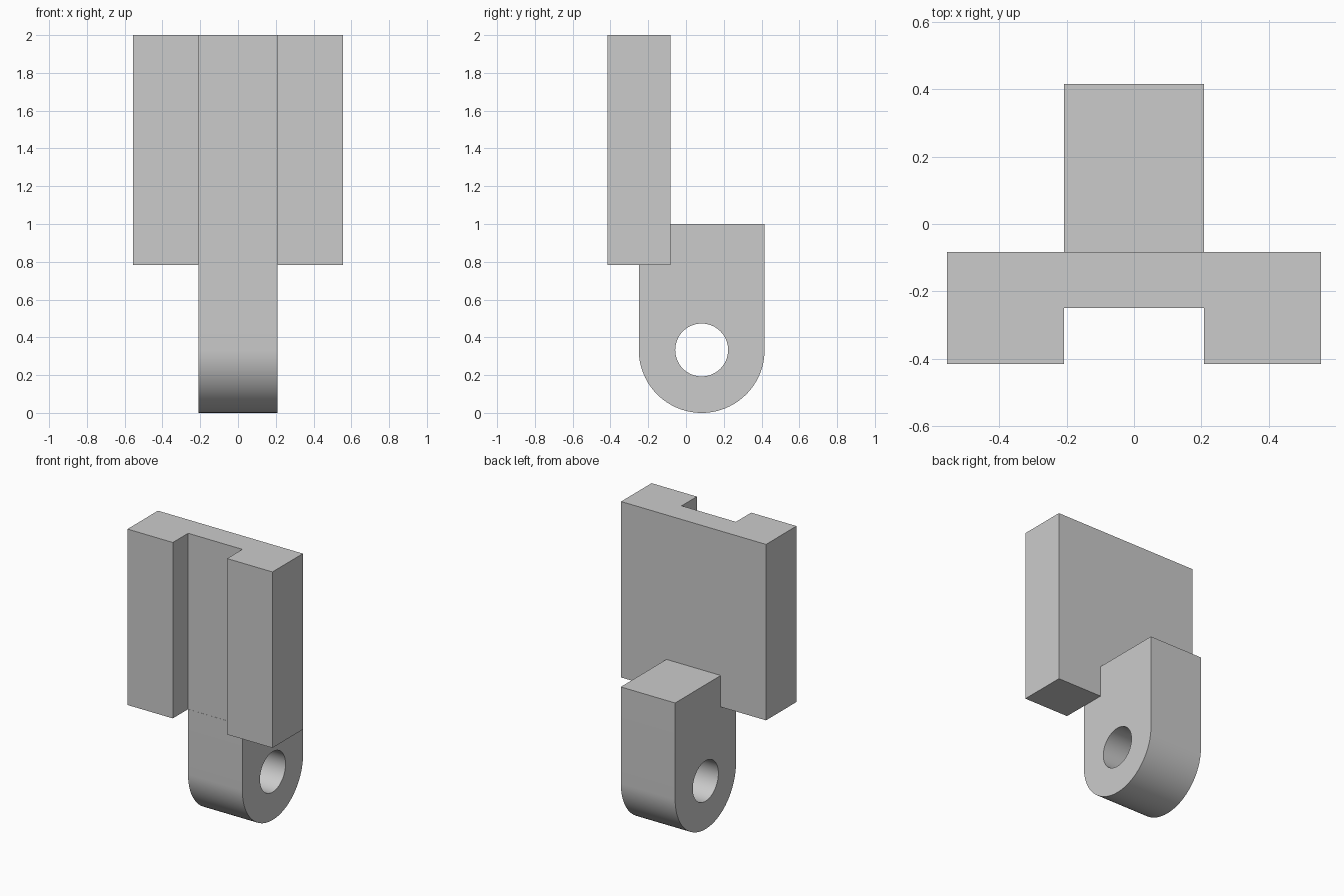
import bpy, bmesh, math
from mathutils import Vector

cube = bpy.data.objects.get("Cube")
if cube:
    bpy.data.objects.remove(cube, do_unlink=True)

grey = bpy.data.materials.new("plain grey")
grey.use_nodes = True
colour = (0.6, 0.6, 0.6, 1)
grey.diffuse_color = colour
grey.node_tree.nodes["Principled BSDF"].inputs["Base Color"].default_value = colour


def extrude(name, points, direction):
    """Solid made by sweeping a closed outline along a direction."""
    mesh = bpy.data.meshes.new(name)
    bm = bmesh.new()
    face = bm.faces.new([bm.verts.new(p) for p in points])
    swept = bmesh.ops.extrude_face_region(bm, geom=[face])["geom"]
    bmesh.ops.translate(bm, vec=Vector(direction),
                        verts=[g for g in swept if isinstance(g, bmesh.types.BMVert)])
    bmesh.ops.recalc_face_normals(bm, faces=bm.faces)
    bm.to_mesh(mesh)
    bm.free()
    mesh.materials.append(grey)
    obj = bpy.data.objects.new(name, mesh)
    bpy.context.collection.objects.link(obj)
    return obj


def combine(target, other, operation):
    """Apply a boolean and discard the helper."""
    bpy.context.view_layer.objects.active = target
    mod = target.modifiers.new(operation.lower(), 'BOOLEAN')
    mod.operation = operation
    mod.solver = 'EXACT'
    mod.object = other
    bpy.ops.object.modifier_apply(modifier=mod.name)
    bpy.data.objects.remove(other, do_unlink=True)


def arc(radius, start, end, steps, x):
    """Points around the pivot axis, in the side plane."""
    angles = [start + (end - start) * i / steps for i in range(steps + 1)]
    return [(x, pivot_y + radius * math.cos(a), pivot_z + radius * math.sin(a))
            for a in angles]


half_width, half_slot = 0.555, 0.208
front, slot_floor, plate_back = -0.416, -0.249, -0.083
plate_bottom, top, lug_top = 0.782, 2.0, 1.0
pivot_y, pivot_z, lug_radius, hole_radius = 0.083, 0.333, 0.333, 0.14

# Slotted plate: channel outline swept upwards
right_side = [(half_slot, slot_floor), (half_slot, front),
              (half_width, front), (half_width, plate_back)]
outline = right_side + [(-x, y) for x, y in reversed(right_side)]
bracket = extrude("slotted_bracket", [(x, y, plate_bottom) for x, y in outline],
                  (0, 0, top - plate_bottom))

# Round-ended lug, swept across the width and joined to the plate
lug_outline = arc(lug_radius, math.pi, 2 * math.pi, 48, -half_slot)
lug_outline += [(-half_slot, pivot_y + lug_radius, lug_top),
                (-half_slot, plate_back, lug_top),
                (-half_slot, plate_back, plate_bottom),
                (-half_slot, slot_floor, plate_bottom)]
# The lug steps around the plate, so its outline starts level with the slot floor
lug_outline[-1] = (-half_slot, pivot_y - lug_radius, plate_bottom)
lug = extrude("pivot_lug", lug_outline, (2 * half_slot, 0, 0))
combine(bracket, lug, 'UNION')

# Pivot hole through the lug
hole = extrude("hole_cutter", arc(hole_radius, 0, 2 * math.pi, 64, -half_width)[:-1],
               (2 * half_width, 0, 0))
combine(bracket, hole, 'DIFFERENCE')

# Smooth curves with crisp corners
bpy.ops.object.select_all(action='DESELECT')
bracket.select_set(True)
bpy.context.view_layer.objects.active = bracket
bpy.ops.object.shade_smooth_by_angle(angle=math.radians(30))
